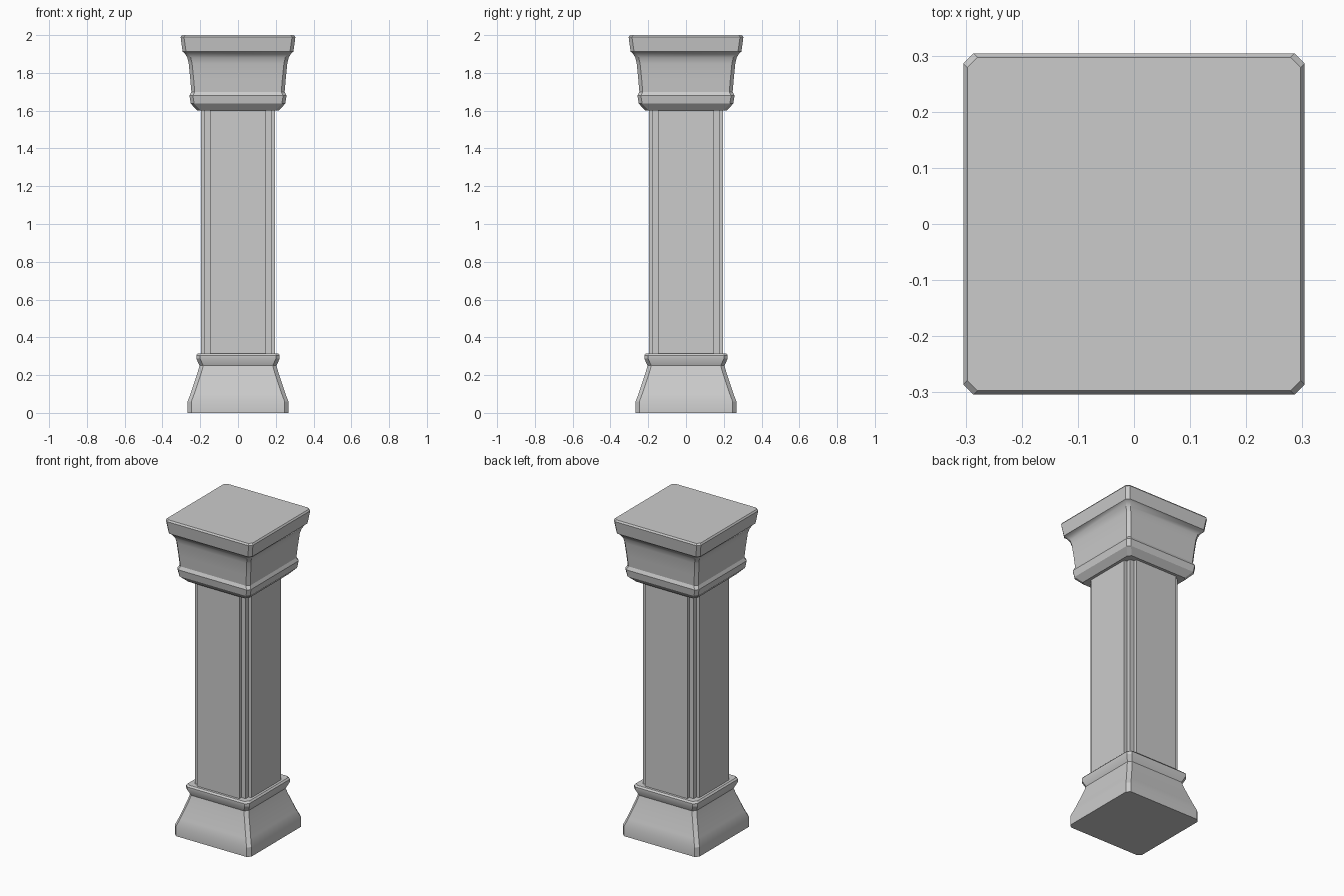
import bpy
import bmesh

cube = bpy.data.objects.get("Cube")
if cube:
    bpy.data.objects.remove(cube, do_unlink=True)

stone = bpy.data.materials.new("grey stone")
stone.use_nodes = True
colour = (0.6, 0.6, 0.6, 1)
stone.diffuse_color = colour
stone.node_tree.nodes["Principled BSDF"].inputs["Base Color"].default_value = colour


def four_corners(corner):
    """Turn the points of one corner about the centre to make a closed outline."""
    outline = []
    for _ in range(4):
        outline += corner
        corner = [(-y, x) for x, y in corner]
    return outline


def chamfered_square(half, cut):
    return four_corners([(half, half - cut), (half - cut, half)])


def loft(name, sections):
    """Skin a stack of (height, outline) sections and cap both ends."""
    bm = bmesh.new()
    rings = [[bm.verts.new((x, y, z)) for x, y in outline] for z, outline in sections]
    for low, high in zip(rings, rings[1:]):
        for i in range(len(low)):
            j = (i + 1) % len(low)
            bm.faces.new((low[i], low[j], high[j], high[i]))
    bm.faces.new(rings[0][::-1])
    bm.faces.new(rings[-1])
    mesh = bpy.data.meshes.new(name)
    bm.to_mesh(mesh)
    bm.free()
    mesh.materials.append(stone)
    obj = bpy.data.objects.new(name, mesh)
    bpy.context.collection.objects.link(obj)
    bpy.ops.object.select_all(action='DESELECT')
    obj.select_set(True)
    bpy.context.view_layer.objects.active = obj
    bpy.ops.object.shade_smooth_by_angle(angle=0.45)
    return obj


def moulding(name, profile, cut):
    loft(name, [(z, chamfered_square(half, cut)) for half, z in profile])


# Flared base with a small lip at the top
moulding("base", [(0.267, 0), (0.267, 0.06), (0.25, 0.105), (0.23, 0.165),
                  (0.215, 0.21), (0.204, 0.25), (0.221, 0.288), (0.221, 0.305),
                  (0.212, 0.315)], 0.02)

# Square shaft with a stepped notch along each corner
face, step, notch = 0.197, 0.177, 0.148
shaft = four_corners([(face, notch), (step, notch), (step, step),
                      (notch, step), (notch, face)])
loft("shaft", [(0.3, shaft), (1.62, shaft)])

# Capital with a lower bead, a coved neck and a slab on top
moulding("capital", [(0.215, 1.6), (0.25, 1.637), (0.257, 1.68), (0.247, 1.7),
                     (0.253, 1.77), (0.261, 1.85), (0.268, 1.88), (0.283, 1.905),
                     (0.293, 1.912), (0.304, 1.99), (0.297, 2.0)], 0.018)
